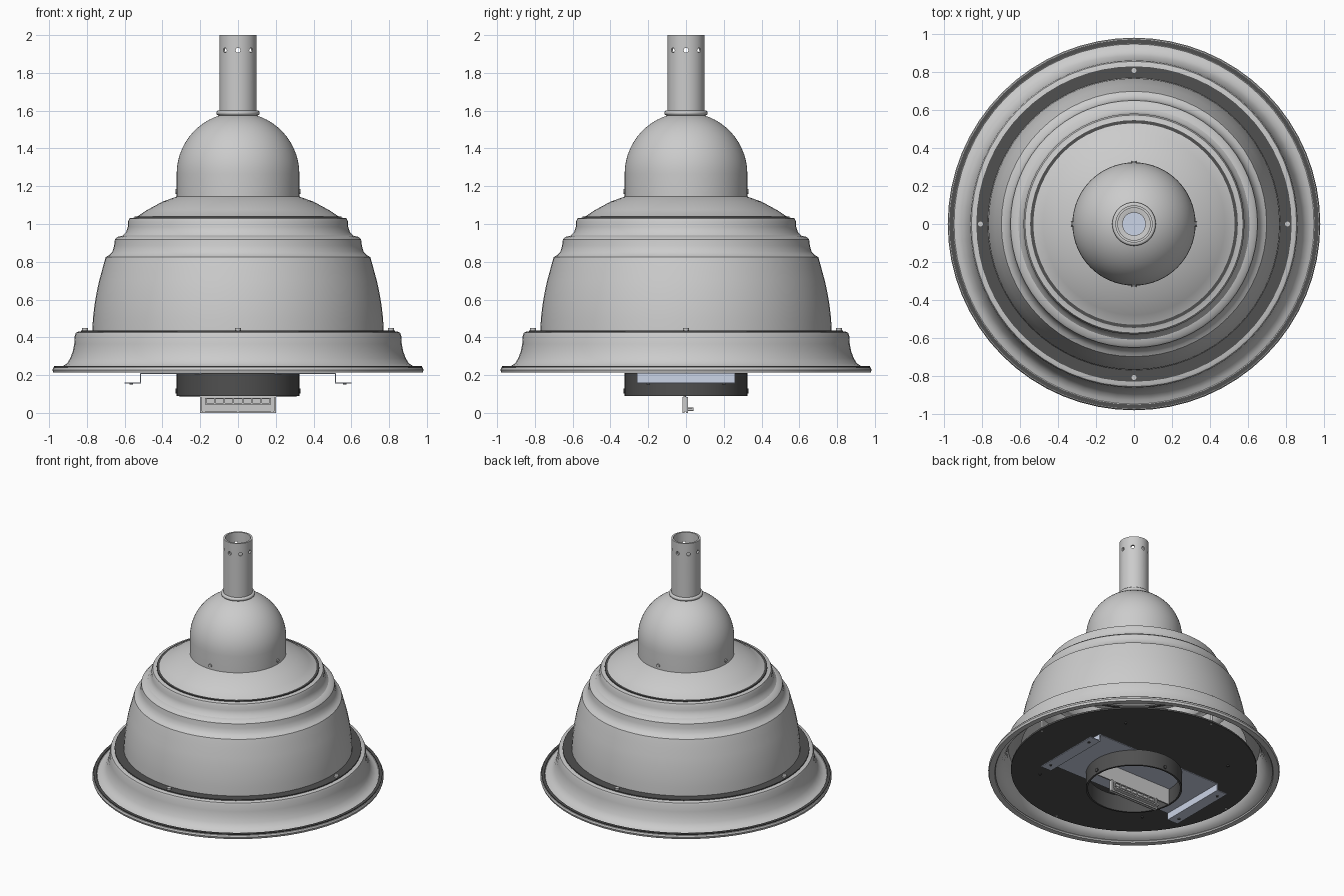
import bpy, bmesh
from math import sin, cos, pi, radians, hypot
from mathutils import Matrix, Vector

if "Cube" in bpy.data.objects:
    bpy.data.objects.remove(bpy.data.objects["Cube"])

SEG = 64


def material(name, color):
    m = bpy.data.materials.new(name)
    m.diffuse_color = (*color, 1)
    m.use_nodes = True
    m.node_tree.nodes["Principled BSDF"].inputs["Base Color"].default_value = m.diffuse_color
    return m


DARK = material("dark_metal", (0.08, 0.08, 0.08))
BLUE = material("pale_blue", (0.60, 0.66, 0.80))


def finish(name, bm, mat=None, smooth=True):
    bmesh.ops.recalc_face_normals(bm, faces=bm.faces)
    me = bpy.data.meshes.new(name)
    bm.to_mesh(me)
    bm.free()
    ob = bpy.data.objects.new(name, me)
    bpy.context.collection.objects.link(ob)
    if mat:
        me.materials.append(mat)
    if smooth:
        bpy.ops.object.select_all(action='DESELECT')
        bpy.context.view_layer.objects.active = ob
        ob.select_set(True)
        bpy.ops.object.shade_smooth_by_angle(angle=radians(32))
    return ob


def lathe(name, profile, mat=None, seg=SEG):
    """Revolve a closed (radius, z) profile round the z axis."""
    bm = bmesh.new()
    rings = [[bm.verts.new((r * cos(2 * pi * i / seg), r * sin(2 * pi * i / seg), z))
              for r, z in profile] for i in range(seg)]
    n = len(profile)
    for i in range(seg):
        a, b = rings[i], rings[(i + 1) % seg]
        for j in range(n):
            k = (j + 1) % n
            bm.faces.new((a[j], b[j], b[k], a[k]))
    return finish(name, bm, mat)


def shell(name, pts, t=0.01, mat=None):
    """Thicken an open outline towards the inside, then revolve it."""
    inner = []
    for i, (r, z) in enumerate(pts):
        p, q = pts[max(i - 1, 0)], pts[min(i + 1, len(pts) - 1)]
        dr, dz = q[0] - p[0], q[1] - p[1]
        l = hypot(dr, dz)
        inner.append((r + t * dz / l, z - t * dr / l))
    return lathe(name, pts + inner[::-1], mat)


def ring(name, r0, r1, z0, z1, mat=None):
    return lathe(name, [(r0, z0), (r1, z0), (r1, z1), (r0, z1)], mat)


def add_box(bm, x0, x1, y0, y1, z0, z1):
    mid = Vector(((x0 + x1) / 2, (y0 + y1) / 2, (z0 + z1) / 2))
    bmesh.ops.create_cube(bm, size=1, matrix=Matrix.Translation(mid)
                          @ Matrix.Diagonal((x1 - x0, y1 - y0, z1 - z0, 1)))


def add_rod(bm, center, axis, r, length, seg=16):
    rot = Vector(axis).to_track_quat('Z', 'Y').to_matrix().to_4x4()
    bmesh.ops.create_cone(bm, cap_ends=True, segments=seg, radius1=r, radius2=r,
                          depth=length, matrix=Matrix.Translation(center) @ rot)


def radial_bolts(name, radius, z, r=0.012, mat=None):
    bm = bmesh.new()
    for i in range(4):
        d = Vector((cos(i * pi / 2), sin(i * pi / 2), 0))
        add_rod(bm, d * radius + Vector((0, 0, z)), d, r, 0.02)
    return finish(name, bm, mat)


# Stem tube with eight cross holes, and its collar
stem = ring("stem", 0.085, 0.098, 1.57, 2.0)
bm = bmesh.new()
for i in range(8):
    d = Vector((cos(i * pi / 4), sin(i * pi / 4), 0))
    add_rod(bm, d * 0.09 + Vector((0, 0, 1.92)), d, 0.013, 0.06)
cutter = finish("stem_hole_cutter", bm, smooth=False)
cutter.hide_render = True
cutter.hide_set(True)
mod = stem.modifiers.new("holes", 'BOOLEAN')
mod.object = cutter
mod.solver = 'EXACT'
lathe("collar", [(0.06, 1.572)] + [(0.102 + 0.013 * cos(a * pi / 6), 1.588 + 0.013 * sin(a * pi / 6))
                                  for a in range(-3, 4)] + [(0.06, 1.592)])

# Upper dome cap
dome = [(0.325 * sin(a), 1.265 + 0.325 * cos(a))
        for a in (radians(16 + 74 * i / 12) for i in range(13))]
shell("dome_cap", dome + [(0.325, 1.14)])
radial_bolts("dome_bolts", 0.322, 1.172)

# Stepped bell shade
shell("shade", [(0.26, 1.165), (0.325, 1.145), (0.40, 1.118), (0.48, 1.075), (0.54, 1.035),
                (0.575, 1.03), (0.583, 1.012), (0.583, 0.985), (0.593, 0.955), (0.61, 0.938),
                (0.637, 0.932), (0.652, 0.918), (0.656, 0.885), (0.664, 0.855), (0.682, 0.835),
                (0.700, 0.825), (0.708, 0.80), (0.717, 0.765), (0.735, 0.70), (0.748, 0.64),
                (0.760, 0.57), (0.768, 0.50), (0.772, 0.425)])
ring("shade_top_trim", 0.522, 0.548, 1.025, 1.041, DARK)

# Flared rim with lip
shell("rim", [(0.76, 0.43), (0.845, 0.43), (0.858, 0.425), (0.864, 0.41), (0.867, 0.365),
              (0.875, 0.325), (0.888, 0.29), (0.905, 0.262), (0.93, 0.246), (0.955, 0.238)], 0.012)
lathe("rim_lip", [(0.935, 0.222), (0.95, 0.24), (0.965, 0.245), (0.978, 0.24), (0.983, 0.228),
                  (0.978, 0.213), (0.94, 0.213)])
ring("rim_lip_trim", 0.953, 0.974, 0.238, 0.248, DARK)
ring("rim_flange_trim", 0.765, 0.832, 0.425, 0.437, DARK)

# Four hanging bolts from the flange down to the base plate
bm = bmesh.new()
for i in range(4):
    d = Vector((cos(i * pi / 2), sin(i * pi / 2), 0)) * 0.81
    add_rod(bm, d + Vector((0, 0, 0.442)), (0, 0, 1), 0.016, 0.016)
    add_rod(bm, d + Vector((0, 0, 0.335)), (0, 0, 1), 0.008, 0.2)
finish("flange_bolts", bm)

# Base plate and the open collar ring below it
ring("base_plate", 0.06, 0.83, 0.238, 0.25, DARK)
ring("lower_ring", 0.312, 0.325, 0.09, 0.21, DARK)
radial_bolts("lower_ring_bolts", 0.322, 0.115, 0.013, DARK)

# Pale tray: flat middle, with stepped-down flanges at both ends
bm = bmesh.new()
add_box(bm, -0.52, 0.52, -0.26, 0.26, 0.205, 0.211)
for s in (-1, 1):
    add_box(bm, *sorted((s * 0.514, s * 0.52)), -0.26, 0.26, 0.155, 0.21)
    add_box(bm, *sorted((s * 0.514, s * 0.6)), -0.26, 0.26, 0.155, 0.161)
finish("tray", bm, BLUE, smooth=False)
bm = bmesh.new()
for x in (-0.565, 0.565):
    for y in (-0.2, 0.2):
        add_rod(bm, (x, y, 0.154), (0, 0, 1), 0.01, 0.008, 12)
for x in (-0.45, 0.45):
    for y in (-0.45, 0.45):
        add_rod(bm, (x, y, 0.236), (0, 0, 1), 0.01, 0.008, 12)
finish("plate_screws", bm, DARK)

# Mounting plate across the ring, with a slotted connector frame hanging down
bm = bmesh.new()
add_box(bm, -0.31, 0.31, -0.012, -0.002, 0.085, 0.206)
add_box(bm, -0.2, 0.2, -0.008, 0.0, 0.008, 0.09)
finish("mounting_plate", bm, smooth=False)
bm = bmesh.new()
for y0, y1 in ((-0.018, -0.008), (0.0, 0.01)):
    add_box(bm, -0.2, 0.2, y0, y1, 0.0, 0.01)
    add_box(bm, -0.175, 0.175, y0, y1, 0.045, 0.052)
    add_box(bm, -0.175, 0.175, y0, y1, 0.074, 0.08)
    for x in (-0.2, 0.19):
        add_box(bm, x, x + 0.01, y0, y1, 0.01, 0.085)
    for i in range(8):
        x = -0.175 + i * 0.049
        add_box(bm, x, x + 0.007, y0, y1, 0.052, 0.074)
finish("connector_frame", bm, smooth=False)
bm = bmesh.new()
add_box(bm, -0.19, 0.19, 0.0, 0.035, 0.014, 0.024)
for x in (-0.18, 0, 0.18):
    add_rod(bm, (x, 0.012, 0.019), (0, 1, 0), 0.009, 0.055, 12)
finish("connector_ledge", bm)
